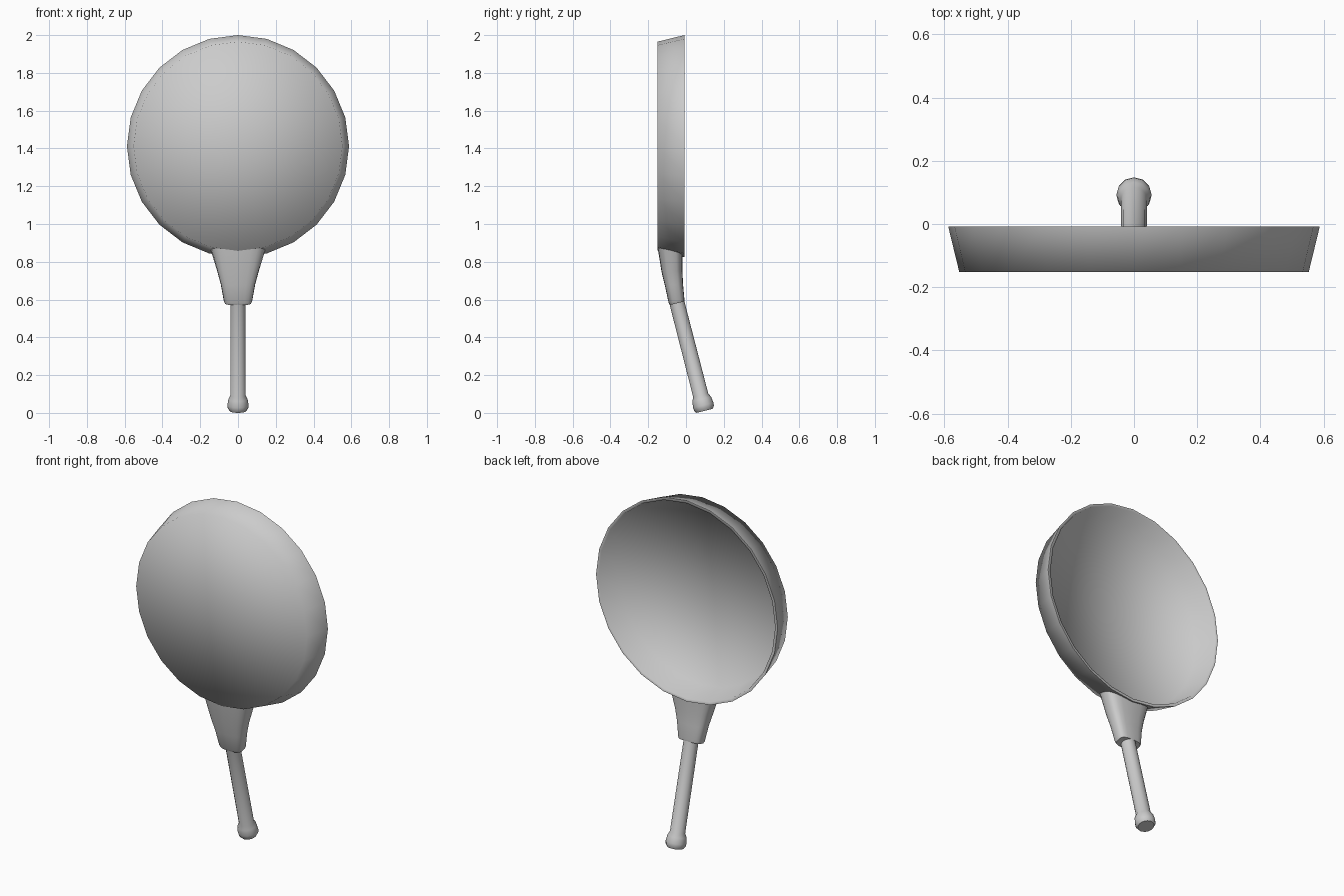
import bpy, bmesh
from math import sin, cos, pi, radians, sqrt
from mathutils import Vector

if "Cube" in bpy.data.objects:
    bpy.data.objects.remove(bpy.data.objects["Cube"])

PAN_Z = 1.412
TILT = radians(14.4)
HANDLE_BASE = Vector((0, 0.099, 0.011))
AXIS = Vector((0, -sin(TILT), cos(TILT)))     # handle direction, base to pan
SIDE = Vector((1, 0, 0))
BACK = Vector((0, cos(TILT), sin(TILT)))


def loft(name, rings, cap_start, cap_end, angle):
    """Join rings of points with quads; a one-point ring becomes a fan tip."""
    bm = bmesh.new()
    vr = [[bm.verts.new(p) for p in ring] for ring in rings]
    for a, b in zip(vr, vr[1:]):
        n = max(len(a), len(b))
        for i in range(n):
            j = (i + 1) % n
            if len(a) == 1:
                bm.faces.new((a[0], b[i], b[j]))
            elif len(b) == 1:
                bm.faces.new((a[i], b[0], a[j]))
            else:
                bm.faces.new((a[i], a[j], b[j], b[i]))
    if cap_start:
        bm.faces.new(vr[0])
    if cap_end:
        bm.faces.new(vr[-1])
    bmesh.ops.recalc_face_normals(bm, faces=bm.faces)
    mesh = bpy.data.meshes.new(name)
    bm.to_mesh(mesh)
    bm.free()
    ob = bpy.data.objects.new(name, mesh)
    bpy.context.collection.objects.link(ob)
    bpy.ops.object.select_all(action='DESELECT')
    ob.select_set(True)
    bpy.context.view_layer.objects.active = ob
    bpy.ops.object.shade_smooth_by_angle(angle=radians(angle))
    return ob


# Pan: thin-walled flared dish, 24 sides, open towards +y
def pan_ring(r, y, n=24):
    if r == 0:
        return [Vector((0, y, PAN_Z))]
    return [Vector((r * sin(2 * pi * i / n), y, PAN_Z + r * cos(2 * pi * i / n)))
            for i in range(n)]


pan_profile = [(0, -0.152), (0.553, -0.152), (0.588, -0.008),
               (0.572, -0.008), (0.538, -0.136), (0, -0.136)]
loft("pan", [pan_ring(r, y) for r, y in pan_profile], False, False, 85)


# Handle: tilted rod with a rounded end knob
def rod_ring(r, t, n=12):
    return [HANDLE_BASE + AXIS * t + SIDE * (r * cos(2 * pi * i / n))
            + BACK * (r * sin(2 * pi * i / n)) for i in range(n)]


handle_profile = [(0.045, 0), (0.054, 0.014), (0.056, 0.03), (0.051, 0.064),
                  (0.041, 0.085), (0.04, 0.61)]
loft("handle", [rod_ring(r, t) for r, t in handle_profile], True, True, 50)


# Neck bracket: rounded-box sections flaring from the handle to the pan wall
def section(half_w, half_d, n=20, power=0.65):
    pts = []
    for i in range(n):
        c, s = cos(2 * pi * i / n), sin(2 * pi * i / n)
        pts.append((half_w * abs(c) ** power * (1 if c > 0 else -1),
                    half_d * abs(s) ** power * (1 if s > 0 else -1)))
    return pts


def pan_wall_point(x, y):
    r = 0.553 + (y + 0.152) / 0.144 * 0.035 - 0.01
    return Vector((x, y, PAN_Z - sqrt(r * r - x * x)))


neck_start = HANDLE_BASE + AXIS * 0.588
neck_rings = [[neck_start + SIDE * x + BACK * y for x, y in section(w, d)]
              for w, d in ((0.069, 0.039), (0.075, 0.043))]
neck_rings[1] = [p + AXIS * 0.012 for p in neck_rings[1]]
for w, d, yc, z in ((0.091, 0.048, -0.064, 0.68), (0.11, 0.055, -0.074, 0.75)):
    neck_rings.append([Vector((x, yc + y, z + y * 0.1)) for x, y in section(w, d)])
neck_rings.append([pan_wall_point(x, -0.084 + y) for x, y in section(0.147, 0.065)])
loft("neck", neck_rings, True, False, 45)
